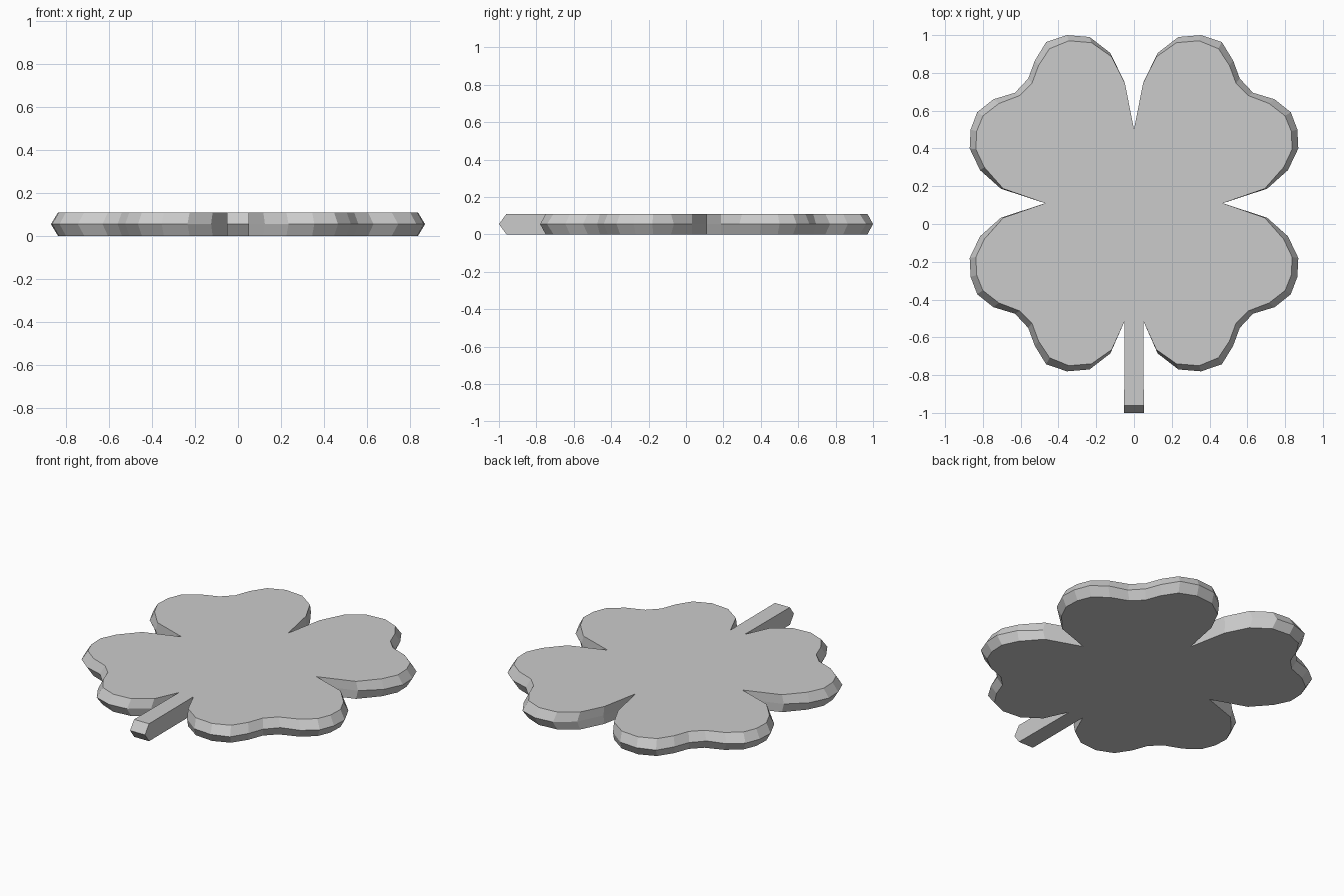
import bpy

if "Cube" in bpy.data.objects:
    bpy.data.objects.remove(bpy.data.objects["Cube"])

CY = 0.11              # centre line of the leaves
ZS = (0.0, 0.055, 0.11)

# One leaf: widest (middle) outline and inset (top and bottom) outline
outer = [(0, .50), (.05, .75), (.125, .905), (.235, .99), (.355, 1.0), (.465, .963),
         (.525, .865), (.56, .77), (.63, .695), (.745, .66), (.83, .592), (.865, .50),
         (.87, .40), (.815, .285), (.705, .187), (.47, .11)]
inner = [(0, .50), (.048, .745), (.118, .885), (.225, .96), (.345, .97), (.447, .928),
         (.505, .84), (.54, .745), (.605, .68), (.715, .638), (.80, .572), (.833, .49),
         (.837, .395), (.792, .30), (.692, .187), (.47, .11)]


def outline(leaf, stem_end):
    """Right half from top notch to stem end, then mirrored to the left."""
    lower = [(x, 2 * CY - y) for x, y in reversed(leaf[1:-1])]
    lower[-1] = (.05, -.515)
    half = leaf + lower + [(.052, stem_end)]
    return half + [(-x, y) for x, y in reversed(half[1:])]


wide, narrow = outline(outer, -1.0), outline(inner, -.96)
n = len(wide)
verts = [(x, y, z) for ring, z in zip((narrow, wide, narrow), ZS) for x, y in ring]

# Caps (outline runs clockwise) and bevelled rim
faces = [list(range(n)), list(range(3 * n - 1, 2 * n - 1, -1))]
for base in (0, n):
    for i in range(n):
        j = (i + 1) % n
        faces.append([base + j, base + i, base + n + i, base + n + j])

mesh = bpy.data.meshes.new("clover_leaf_with_stem")
mesh.from_pydata(verts, [], faces)
mesh.validate()
mesh.update()
clover = bpy.data.objects.new("clover_leaf_with_stem", mesh)
bpy.context.collection.objects.link(clover)
